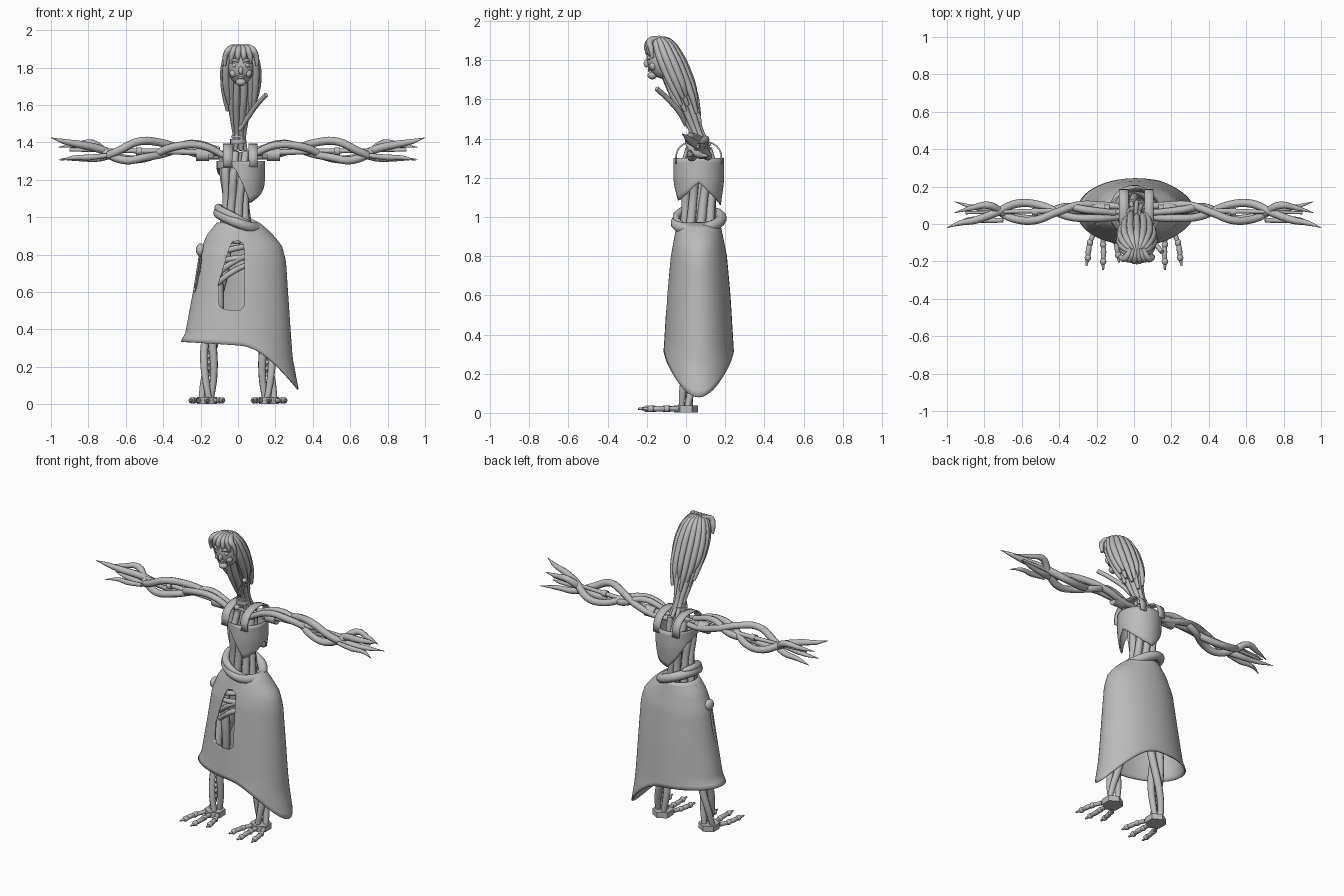
import bpy, bmesh, math
from mathutils import Vector, Matrix

cube = bpy.data.objects.get("Cube")
if cube:
    bpy.data.objects.remove(cube, do_unlink=True)

grey = bpy.data.materials.new("plain grey")
grey.use_nodes = True
grey.diffuse_color = (0.5, 0.5, 0.5, 1)
grey.node_tree.nodes["Principled BSDF"].inputs["Base Color"].default_value = grey.diffuse_color


def add(name, data):
    ob = bpy.data.objects.new(name, data)
    bpy.context.scene.collection.objects.link(ob)
    data.materials.append(grey)
    return ob


def select(ob):
    bpy.ops.object.select_all(action='DESELECT')
    ob.select_set(True)
    bpy.context.view_layer.objects.active = ob


def smooth(ob):
    select(ob)
    bpy.ops.object.shade_smooth_by_angle(angle=math.radians(40))
    return ob


def finish(name, bm):
    bmesh.ops.recalc_face_normals(bm, faces=bm.faces)
    me = bpy.data.meshes.new(name)
    bm.to_mesh(me)
    bm.free()
    return smooth(add(name, me))


def tube(name, pts, radii, res=2):
    """Round strand through the points; radii are spread along its length."""
    cu = bpy.data.curves.new(name, 'CURVE')
    cu.dimensions = '3D'
    cu.bevel_depth, cu.bevel_resolution = 1, res
    cu.resolution_u, cu.use_fill_caps = 5, True
    sp = cu.splines.new('BEZIER')
    sp.bezier_points.add(len(pts) - 1)
    for i, (bp, p) in enumerate(zip(sp.bezier_points, pts)):
        bp.co = p
        bp.handle_left_type = bp.handle_right_type = 'AUTO'
        bp.radius = radii[min(i, len(radii) - 1)]
    ob = add(name, cu)
    select(ob)
    bpy.ops.object.convert(target='MESH')
    return ob


def ball(name, loc, size, rot=0):
    bm = bmesh.new()
    m = Matrix.Translation(loc) @ Matrix.Rotation(rot, 4, 'X') @ Matrix.Diagonal((*size, 1))
    bmesh.ops.create_uvsphere(bm, u_segments=16, v_segments=10, radius=1, matrix=m)
    return finish(name, bm)


def drum(name, loc, r, depth, axis='Z', sides=16):
    bm = bmesh.new()
    rot = Matrix.Rotation(math.pi / 2, 4, 'Y') if axis == 'X' else Matrix()
    bmesh.ops.create_cone(bm, cap_ends=True, segments=sides, radius1=r, radius2=r, depth=depth,
                          matrix=Matrix.Translation(loc) @ rot)
    return finish(name, bm)


def sheet(name, fn, nu, nv, closed, thick):
    """Surface fn(u, v) given a little thickness."""
    bm = bmesh.new()
    cols = nu if closed else nu + 1
    g = [[bm.verts.new(fn(i / nu, j / nv)) for j in range(nv + 1)] for i in range(cols)]
    for i in range(nu):
        for j in range(nv):
            k = (i + 1) % cols
            bm.faces.new((g[i][j], g[k][j], g[k][j + 1], g[i][j + 1]))
    ob = finish(name, bm)
    mod = ob.modifiers.new("thickness", 'SOLIDIFY')
    mod.thickness, mod.offset = thick, 0
    select(ob)
    bpy.ops.object.modifier_apply(modifier=mod.name)
    return ob


def cut(ob, outline, depth):
    """Cut a prism out of ob, then remove the cutter."""
    bm = bmesh.new()
    f = bm.faces.new([bm.verts.new(p) for p in outline])
    ext = bmesh.ops.extrude_face_region(bm, geom=[f])
    bmesh.ops.translate(bm, vec=depth, verts=[v for v in ext["geom"] if isinstance(v, bmesh.types.BMVert)])
    cutter = finish("cutter", bm)
    cutter.hide_render = True
    mod = ob.modifiers.new("opening", 'BOOLEAN')
    mod.operation, mod.object = 'DIFFERENCE', cutter
    select(ob)
    bpy.ops.object.modifier_apply(modifier=mod.name)
    bpy.data.objects.remove(cutter, do_unlink=True)


def lerp(keys, x):
    if x <= keys[0][0]:
        return keys[0][1]
    for (a, p), (b, q) in zip(keys, keys[1:]):
        if x <= b:
            t = (x - a) / (b - a)
            return p + (q - p) * t
    return keys[-1][1]


# Skirt: half widths to each side, hem dropping to a point on the left
W_R = [(.33, .305), (.38, .278), (.6, .237), (.8, .205), (.9, .165), (.97, .11)]
W_L = [(.08, .32), (.25, .288), (.4, .277), (.77, .252), (.85, .23), (.92, .17), (.97, .11)]
Y_F = [(.26, .185), (.32, .175), (.6, .158), (.8, .14), (.9, .12), (.97, .105)]


def skirt_point(u, v):
    a = u * math.tau
    c, s = math.cos(a), math.sin(a)
    hem = .315 - .02 * c - .215 * max(0, c) ** 2.2
    z = .97 + (hem - .97) * v
    return c * lerp(W_L if c > 0 else W_R, z), .065 + s * lerp(Y_F, z), z


skirt = sheet("skirt", skirt_point, 64, 28, True, .008)
cut(skirt, [(x, -.3, z) for x, z in ((-.105, .54), (-.09, .515), (-.06, .505), (.015, .505), (.035, .53),
    (.035, .82), (.025, .86), (.005, .875), (-.025, .87), (-.045, .84), (-.105, .64))], (0, .32, 0))
cut(skirt, [(-.4, .03 + .025 * math.cos(t * math.tau / 12), .71 + .12 * math.sin(t * math.tau / 12))
            for t in range(12)], (.3, 0, 0))
ball("hip_knob", (-.2, .05, .825), (.025, .035, .035))

# Belt ring, tilted down to the left
ring = [(.105 * math.cos(i * math.tau / 16), .065 + .115 * math.sin(i * math.tau / 16),
         .982 - .042 * math.cos(i * math.tau / 16) + .012 * math.sin(i * math.tau / 16)) for i in range(17)]
tube("belt", ring, [.028], 3)
tube("belt_wrap", [Vector(p) + Vector((0, 0, .026)) for p in ring[6:15]], [.01, .02, .022, .022, .022, .022, .018, .012, .006])

# Bodice: cut away on the right, tails at front and back
EDGE = [(-180, 1.26), (-105, 1.265), (-88, 1.19), (-65, 1.08), (-30, 1.12), (0, 1.175),
        (30, 1.12), (60, 1.08), (95, 1.06), (120, 1.12), (150, 1.22), (180, 1.26)]


def bodice_point(u, v):
    deg = u * 360 - 180
    a = math.radians(deg)
    z = 1.3 + (lerp(EDGE, deg) - 1.3) * v
    k = lerp([(1.05, .85), (1.15, .96), (1.2, 1)], z)
    return .015 + .125 * k * math.cos(a), .065 + .126 * k * math.sin(a), z


sheet("bodice", bodice_point, 60, 8, True, .008)
for x in (-.055, .08):
    sheet("shoulder_strap", lambda u, v: (x + (u - .5) * .05,
          .065 - .118 * math.cos(v * math.pi), 1.27 + .12 * math.sin(v * math.pi) ** .6), 1, 14, False, .008)

# Trunk strands running from the hips to the shoulders
for i in range(8):
    pts = []
    for z, rx, ry in ((.86, .075, .08), (.98, .06, .07), (1.1, .052, .07), (1.22, .065, .08), (1.35, .075, .05)):
        a = i * math.tau / 8 + (z - .86) * 1.6
        pts.append((-.012 + rx * math.cos(a), .065 + ry * math.sin(a), z))
    tube("trunk_strand", pts, [.024, .024, .022, .022, .018])
drum("spine_core", (0, .07, 1.1), .04, .5)
drum("collar", (.0, .055, 1.405), .042, .025)
drum("collar_rim", (.0, .05, 1.43), .036, .012)


# Neck bundle leaning forward to the head
def lean(z):
    return .06 - .42 * (z - 1.42)


for i in range(7):
    a = i * math.tau / 7
    pts = [(.008 + r * math.cos(a + z), lean(z) + r * math.sin(a + z), z)
           for z, r in ((1.36, .035), (1.43, .024), (1.52, .034), (1.62, .045), (1.74, .045))]
    tube("neck_strand", pts, [.012, .014, .017, .019, .018])
tube("neck_branch", [(.01, .0, 1.47), (.05, -.03, 1.53), (.1, -.09, 1.6), (.15, -.15, 1.655)], [.012, .014, .014, .013])

# Head and face
HX = .015
ball("head", (HX, -.135, 1.8), (.068, .065, .095), .25)
ball("nose", (HX, -.2, 1.785), (.012, .016, .022), -.2)
ball("chin", (HX, -.172, 1.722), (.028, .024, .02))
for z in (1.758, 1.747):
    tube("lip", [(HX + t * .026, -.188 + .008 * t * t, z + .008 * t * t) for t in (-1, 0, 1)], [.003, .007, .003])
for s in (-1, 1):
    ball("eye", (HX + s * .032, -.186, 1.812), (.015, .012, .011))
    ball("cheek", (HX + s * .04, -.168, 1.77), (.02, .018, .022))
    tube("brow", [(HX + s * d, y, z) for d, y, z in ((.01, -.198, 1.83), (.032, -.2, 1.84), (.055, -.175, 1.828))], [.006, .009, .004])

# Thick hair locks hanging round the sides and back, two rows
for row, count in ((0, 11), (1, 8)):
    for i in range(count):
        a = math.radians(-28 + 236 * i / (count - 1))
        c, s = math.cos(a), math.sin(a)
        k = 1 - .28 * row
        end = 1.57 - .06 * max(0, s) + .05 * (i % 3) * .7 - .03 * row
        pts = [(HX + .02 * c, -.15 + .012 * s, 1.912 - .02 * row)]
        for z, r in ((1.895, .6), (1.82, .95), (1.72, 1), ((1.72 + end) / 2, .92), (end, .8 - .2 * max(0, s))):
            pts.append((HX + .09 * r * k * c, lean(z) + .007 + .075 * r * k * s, z))
        tube("hair_lock", pts, [.012, .018, .02, .02, .017, .009])
for i in range(6):
    x = (i - 2.5) * .03
    drop = 1.845 - abs(i - 2.5) * .014
    tube("fringe_lock", [(HX + x * .4, -.13, 1.912), (HX + x * .85, -.185, 1.895),
         (HX + x * 1.1, -.205 + abs(x) * .35, 1.86), (HX + x * 1.15, -.2 + abs(x) * .4, drop)], [.014, .018, .015, .008])

# Arm strands as (distance out, depth, height), ending in claws
ARM = [
    [(.04, .04, 1.31), (.2, .03, 1.385), (.35, .04, 1.375), (.5, .1, 1.315), (.62, .11, 1.315), (.74, .06, 1.365),
     (.85, .02, 1.39), (.93, .005, 1.405), (1, -.02, 1.425)],
    [(.04, .09, 1.33), (.17, .1, 1.33), (.3, .1, 1.365), (.42, .06, 1.4), (.53, .02, 1.405), (.65, .03, 1.35),
     (.74, .07, 1.317), (.86, .09, 1.313), (.96, .12, 1.31)],
    [(.1, .06, 1.36), (.25, .075, 1.395), (.38, .09, 1.345), (.5, .035, 1.32), (.6, .03, 1.305), (.7, .06, 1.34),
     (.78, .1, 1.395), (.87, .085, 1.385), (.96, .06, 1.375)],
]
TOES = (((.045, -.04), (.07, -.1), (.078, -.14), (.082, -.18), (.09, -.225)),
        ((.0, -.05), (.0, -.11), (-.002, -.15), (.0, -.2), (.0, -.245)),
        ((-.045, -.04), (-.065, -.09), (-.075, -.13), (-.08, -.165), (-.085, -.205)))
for s, side in ((-1, "right"), (1, "left")):
    for path in ARM:
        tube(side + "_arm_strand", [(s * x, y, z) for x, y, z in path],
             [.016, .02, .021, .021, .022, .022, .02, .014, .0015])
    tube(side + "_arm_core", [(s * .03, .065, 1.34), (s * .4, .07, 1.352), (s * .9, .06, 1.36)], [.016, .015, .008])
    tube(side + "_claw", [(s * .7, .02, 1.33), (s * .8, .02, 1.32), (s * .88, .025, 1.318), (s * .95, .0, 1.305)],
         [.012, .016, .012, .0015])
    drum(side + "_elbow_joint", (s * .53, .065, 1.353), .02, .03, 'X')
    drum(side + "_shoulder_joint", (s * .19, .08, 1.335), .034, .07, 'X')
    drum(side + "_shoulder_cap", (s * .145, .08, 1.335), .025, .03, 'X')

    # Leg strands twisted about a sloping axis, with a beaded core
    def axis(z):
        t = min(1, max(0, (z - .03) / .87))
        return s * (.165 - .09 * t ** 1.5), .002 + .06 * t

    for k in range(3):
        pts = []
        for i in range(10):
            z = .03 + .87 * i / 9
            cx, cy = axis(z)
            a = k * math.tau / 3 + z * 7
            pts.append((cx + s * .03 * math.cos(a), cy + .025 * math.sin(a), z))
        tube(side + "_leg_strand", pts, [.017, .02, .022, .023, .024, .025, .027, .027, .026, .022])
    for i in range(8):
        z = .06 + .033 * i
        ball(side + "_leg_bead", (axis(z)[0], axis(z)[1] - .012, z), (.014, .016, .013))

    # Foot plate and jointed toes
    drum(side + "_foot", (s * .165, 0, .02), .062, .036, 'Z', 6)
    for toe in TOES:
        tube(side + "_toe", [(s * (.165 + x), y, .021) for x, y in toe], [.014, .012, .015, .011, .005])
        for x, y in toe[1:4:2]:
            ball(side + "_toe_joint", (s * (.165 + x), y, .021), (.017, .02, .017))

# Strands crossing behind the front opening
for z, dz in ((.63, .13), (.68, .13), (.76, .03), (.8, .05)):
    tube("hip_strand", [(-.13, .0, z), (-.03, -.03, z + dz * .6), (.08, .0, z + dz)], [.014, .016, .014])
drum("pelvis", (0, .065, .87), .08, .08)
